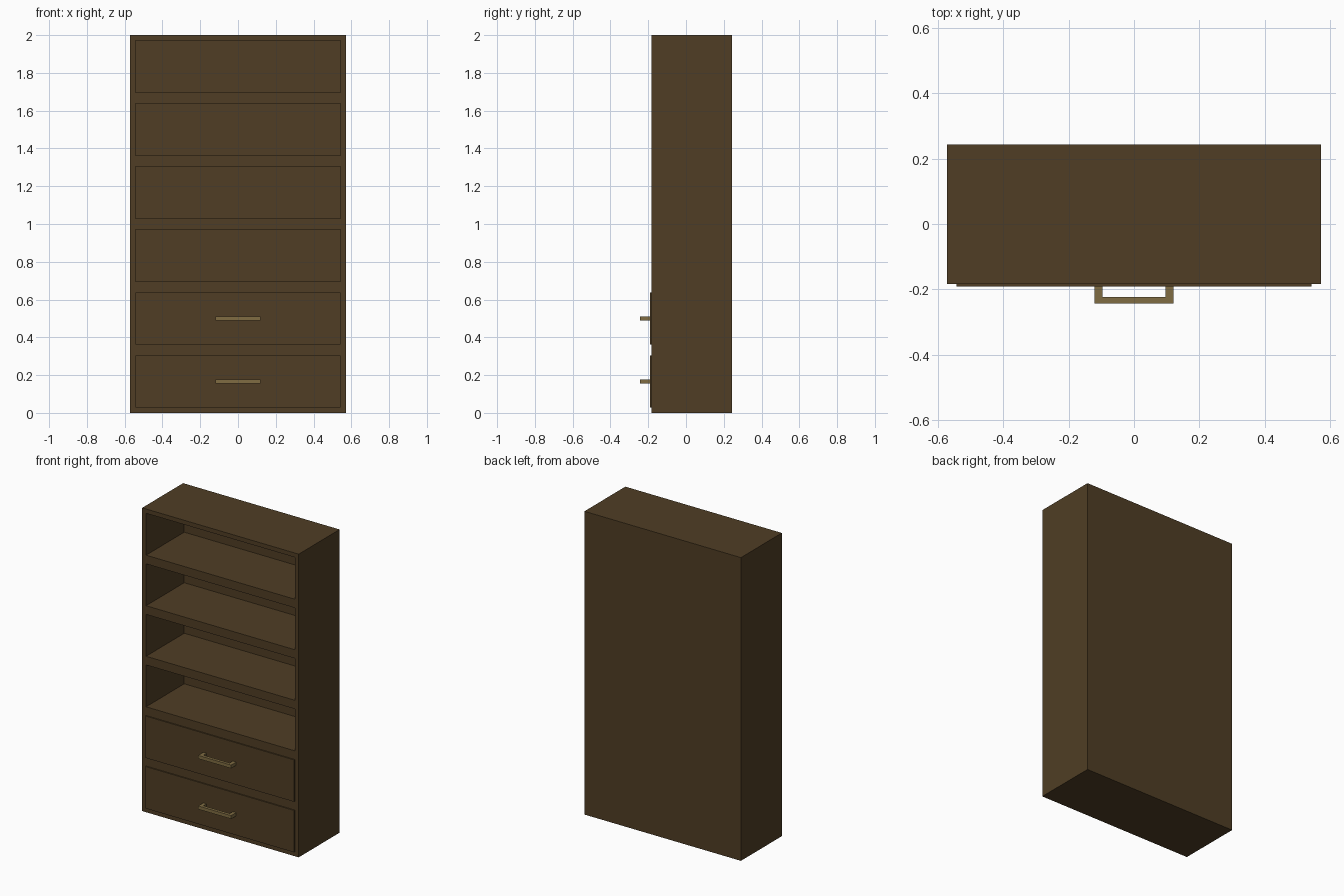
import bpy, bmesh
from mathutils import Matrix, Vector

if "Cube" in bpy.data.objects:
    bpy.data.objects.remove(bpy.data.objects["Cube"])

W, H = 0.571, 2.0               # half width, height
FRONT, BACK = -0.183, 0.243     # carcass depth range
T = 0.0286                      # board thickness
CELLS = 6
CELL = H / CELLS


def material(name, rgb):
    m = bpy.data.materials.new(name)
    m.diffuse_color = (*rgb, 1)
    m.use_nodes = True
    m.node_tree.nodes["Principled BSDF"].inputs["Base Color"].default_value = m.diffuse_color
    return m


wood = material("dark_wood", (0.080, 0.048, 0.018))
brass = material("aged_brass", (0.215, 0.150, 0.055))


def boxes(name, spans, mat):
    """One object made of boxes given as (x0, x1, y0, y1, z0, z1)."""
    bm = bmesh.new()
    for x0, x1, y0, y1, z0, z1 in spans:
        mid = Vector((x0 + x1, y0 + y1, z0 + z1)) / 2
        size = Matrix.Diagonal((x1 - x0, y1 - y0, z1 - z0, 1))
        bmesh.ops.create_cube(bm, size=1, matrix=Matrix.Translation(mid) @ size)
    me = bpy.data.meshes.new(name)
    bm.to_mesh(me)
    bm.free()
    me.materials.append(mat)
    ob = bpy.data.objects.new(name, me)
    bpy.context.collection.objects.link(ob)
    return ob


# Carcass: two sides and a back panel
boxes("left_side", [(-W, T - W, FRONT, BACK, 0, H)], wood)
boxes("right_side", [(W - T, W, FRONT, BACK, 0, H)], wood)
boxes("back_panel", [(T - W, W - T, BACK - T, BACK, 0, H)], wood)

# Bottom, double-thickness shelves and top
for i in range(CELLS + 1):
    z0, z1 = max(0, i * CELL - T), min(H, i * CELL + T)
    name = "bottom_board" if i == 0 else "top_board" if i == CELLS else f"shelf_{i}"
    boxes(name, [(T - W, W - T, FRONT, BACK - T, z0, z1)], wood)

# Two drawers with square bar handles
FACE = -0.191
for i in range(2):
    z = (i + 0.5) * CELL
    h = CELL / 2 - T
    boxes(f"drawer_front_{i + 1}", [(T - W, W - T, FACE, FACE + T, z - h, z + h)], wood)
    z0, z1 = z - 0.011, z + 0.011
    boxes(f"drawer_handle_{i + 1}", [
        (-0.12, 0.12, -0.243, -0.223, z0, z1),
        (-0.12, -0.096, -0.223, FACE, z0, z1),
        (0.096, 0.12, -0.223, FACE, z0, z1)], brass)
